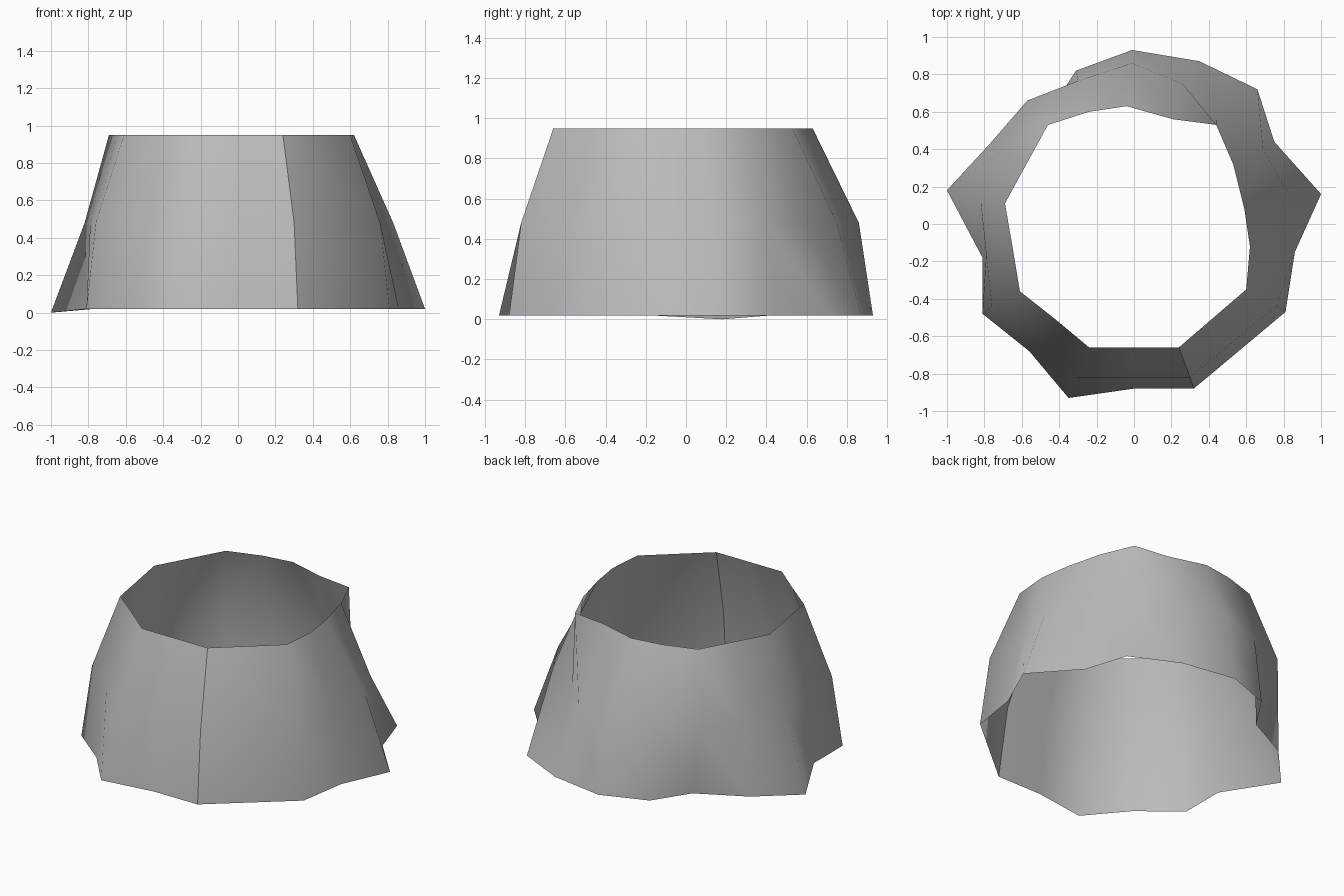
import bpy, bmesh

# Pleated cuff: each column gives (x, y) at the hem, the middle and the rim
columns = [
    ((0.32, -0.88), (0.30, -0.82), (0.24, -0.66)),
    ((0.00, -0.88), (0.00, -0.82), (0.00, -0.66)),
    ((-0.35, -0.93), (-0.31, -0.82), (-0.24, -0.66)),
    ((-0.56, -0.68), (-0.52, -0.63), (-0.42, -0.51)),
    ((-0.81, -0.48), (-0.76, -0.44), (-0.61, -0.36)),
    ((-0.81, -0.18), (-0.79, -0.16), (-0.65, -0.12)),
    ((-1.00, 0.18), (-0.82, 0.12), (-0.69, 0.11)),
    ((-0.77, 0.43), (-0.70, 0.40), (-0.575, 0.32)),
    ((-0.46, 0.59), (-0.57, 0.66), (-0.46, 0.53)),
    ((-0.31, 0.82), (-0.30, 0.765), (-0.24, 0.60)),
    ((-0.01, 0.93), (-0.01, 0.86), (-0.04, 0.63)),
    ((0.35, 0.87), (0.26, 0.75), (0.21, 0.56)),
    ((0.66, 0.72), (0.44, 0.56), (0.44, 0.53)),
    ((0.75, 0.44), (0.69, 0.40), (0.53, 0.32)),
    ((1.00, 0.16), (0.83, 0.15), (0.59, 0.08)),
    ((0.86, -0.15), (0.76, -0.13), (0.62, -0.12)),
    ((0.81, -0.47), (0.76, -0.44), (0.60, -0.35)),
]
columns.append(columns[0])  # closing column stays separate: an open seam
heights = (0.02, 0.48, 0.95)

bm = bmesh.new()
grid = [[bm.verts.new((x, y, z)) for (x, y), z in zip(col, heights)] for col in columns]
grid[6][0].co.z = 0.0  # drooping tip of the hem
for a, b in zip(grid, grid[1:]):
    for j in range(2):
        face = bm.faces.new((a[j], a[j + 1], b[j + 1], b[j]))
        face.smooth = True

# Normals face outward
bm.normal_update()
if bm.faces[:][0].normal.y > 0:
    bmesh.ops.reverse_faces(bm, faces=bm.faces[:])

mesh = bpy.data.meshes.new("pleated_cuff")
bm.to_mesh(mesh)
bm.free()
cuff = bpy.data.objects.new("pleated_cuff", mesh)
bpy.context.collection.objects.link(cuff)

# Plain cloth colour
grey = bpy.data.materials.new("grey cloth")
grey.diffuse_color = (0.5, 0.5, 0.5, 1)
mesh.materials.append(grey)
